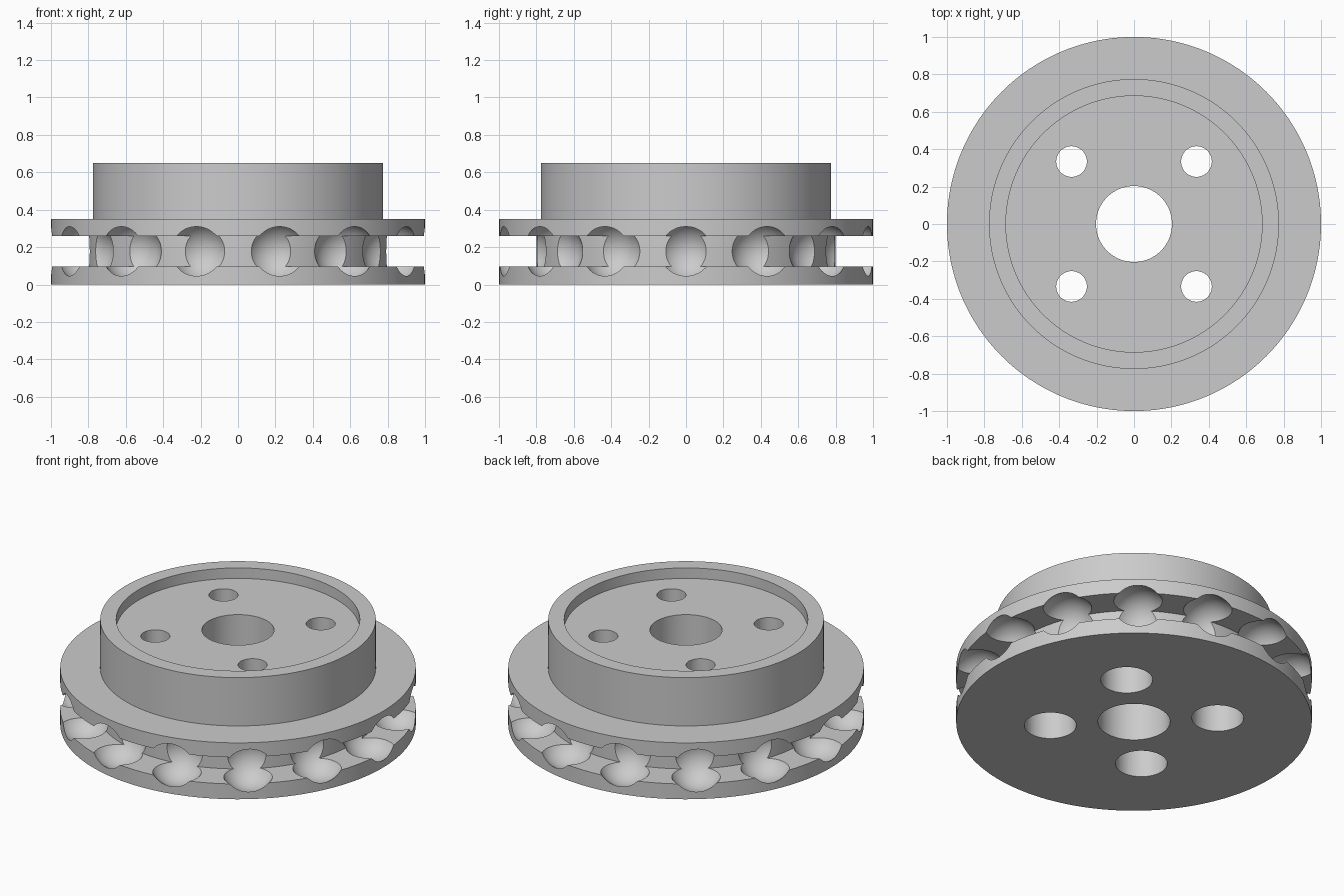
import bpy, bmesh, math
from mathutils import Matrix, Vector

cube = bpy.data.objects.get("Cube")
if cube:
    bpy.data.objects.remove(cube, do_unlink=True)

GROOVE_LOW, GROOVE_HIGH, GROOVE_RADIUS = 0.095, 0.26, 0.80
POCKETS, POCKET_RING, POCKET_RADIUS = 14, 0.91, 0.16

grey = bpy.data.materials.new("plain grey")
grey.use_nodes = True
colour = (0.6, 0.6, 0.6, 1)
grey.diffuse_color = colour
grey.node_tree.nodes["Principled BSDF"].inputs["Base Color"].default_value = colour


def lathe(bm, profile, steps, closed):
    """Revolve a radius/height profile about z and return the new vertices."""
    before = set(bm.verts)
    verts = [bm.verts.new((r, 0, z)) for r, z in profile]
    pairs = list(zip(verts, verts[1:]))
    if closed:
        pairs.append((verts[-1], verts[0]))
    edges = [bm.edges.new(p) for p in pairs]
    bmesh.ops.spin(bm, geom=verts + edges, axis=(0, 0, 1), cent=(0, 0, 0),
                   angle=2 * math.pi, steps=steps, use_merge=False)
    new = [v for v in bm.verts if v not in before]
    bmesh.ops.remove_doubles(bm, verts=new, dist=1e-5)
    return [v for v in bm.verts if v not in before]


def finish(bm, name):
    bmesh.ops.recalc_face_normals(bm, faces=bm.faces)
    mesh = bpy.data.meshes.new(name)
    bm.to_mesh(mesh)
    bm.free()
    obj = bpy.data.objects.new(name, mesh)
    bpy.context.collection.objects.link(obj)
    mesh.materials.append(grey)
    return obj


# Grooved wheel with raised hub, shallow top recess and centre bore
bm = bmesh.new()
lathe(bm, [(0.203, 0), (1, 0), (1, GROOVE_LOW), (GROOVE_RADIUS, GROOVE_LOW),
           (GROOVE_RADIUS, GROOVE_HIGH), (1, GROOVE_HIGH), (1, 0.35),
           (0.775, 0.35), (0.775, 0.65), (0.685, 0.65), (0.685, 0.585),
           (0.203, 0.585)], 168, True)
wheel = finish(bm, "chain_wheel")

# Ball pockets spaced round the groove
bm = bmesh.new()
for i in range(POCKETS):
    spin = Matrix.Rotation(2 * math.pi * i / POCKETS, 4, "Z")
    place = Matrix.Translation((POCKET_RING, 0, (GROOVE_LOW + GROOVE_HIGH) / 2))
    bmesh.ops.create_uvsphere(bm, u_segments=48, v_segments=28,
                              radius=POCKET_RADIUS, matrix=spin @ place)

# Stepped bolt holes, wider from below
for sx in (-1, 1):
    for sy in (-1, 1):
        verts = lathe(bm, [(0, -0.1), (0.146, -0.1), (0.146, 0.35),
                           (0.082, 0.35), (0.082, 0.8), (0, 0.8)], 48, False)
        bmesh.ops.translate(bm, verts=verts, vec=Vector((sx, sy, 0)) * 0.334)
cutter = finish(bm, "pocket_and_hole_cutter")
cutter.hide_render = True

# Cut the wheel, then drop the cutter
cut = wheel.modifiers.new("cut", "BOOLEAN")
cut.operation = "DIFFERENCE"
cut.solver = "EXACT"
cut.object = cutter
bpy.context.view_layer.objects.active = wheel
wheel.select_set(True)
bpy.ops.object.modifier_apply(modifier=cut.name)
bpy.data.objects.remove(cutter, do_unlink=True)
bpy.ops.object.shade_smooth_by_angle(angle=math.radians(30))
